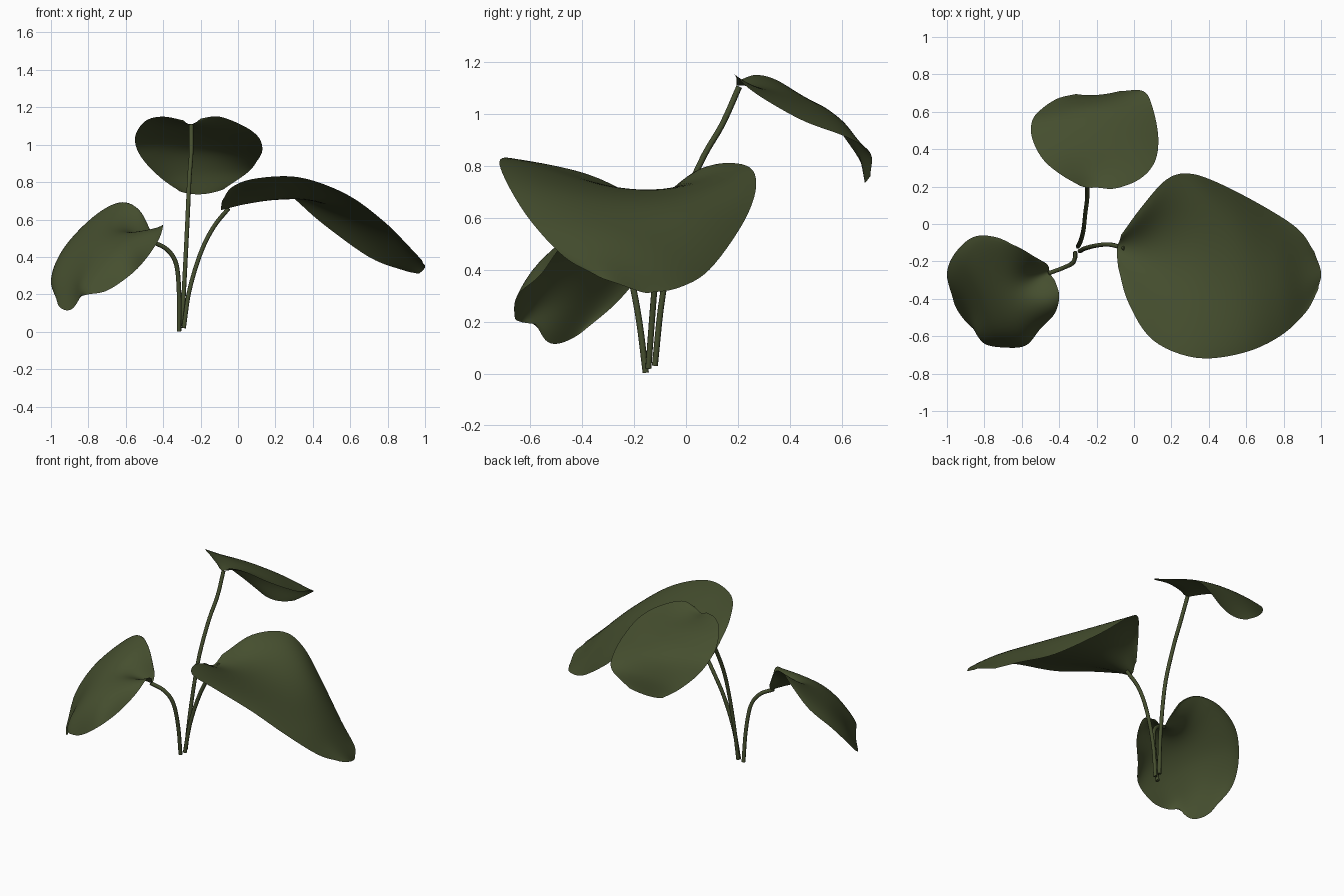
import bpy
from mathutils import Vector

green = bpy.data.materials.new("leaf green")
green.diffuse_color = (0.06, 0.077, 0.028, 1)


def spline(points, u):
    """Catmull-Rom point on a list of vectors, u in 0..1."""
    n = len(points) - 1
    i = min(int(u * n), n - 1)
    t = u * n - i
    b, c = points[i], points[i + 1]
    a = points[i - 1] if i else b * 2 - c
    d = points[i + 2] if i + 2 <= n else c * 2 - b
    return 0.5 * (2 * b + (c - a) * t + (2 * a - 5 * b + 4 * c - d) * t * t
                  + (3 * b - a - 3 * c + d) * t ** 3)


def across(points, s):
    """Smooth polynomial through evenly spaced points, s in 0..1."""
    n = len(points) - 1
    total = Vector((0, 0, 0))
    for i, p in enumerate(points):
        w = 1.0
        for j in range(n + 1):
            if j != i:
                w *= (s * n - j) / (i - j)
        total += p * w
    return total


def leaf(name, *rails, rows=42, cols=28):
    """Thin sheet lofted along rails that run from the base to the tip."""
    rails = [[Vector(p) for p in r] for r in rails]
    verts, faces = [], []
    for r in range(rows + 1):
        section = [spline(rail, r / rows) for rail in rails]
        verts += [across(section, c / cols) for c in range(cols + 1)]
    w = cols + 1
    for r in range(rows):
        for c in range(cols):
            i = r * w + c
            faces.append((i, i + 1, i + w + 1, i + w))
    mesh = bpy.data.meshes.new(name)
    mesh.from_pydata(verts, [], faces)
    mesh.update()
    # make the upper side the front
    if sum(p.normal.z for p in mesh.polygons) < 0:
        mesh.flip_normals()
    mesh.shade_smooth()
    mesh.materials.append(green)
    bpy.context.collection.objects.link(bpy.data.objects.new(name, mesh))


def stem(name, path, radius=0.012):
    """Round tube along a smooth path."""
    pts = [Vector(p) for p in path]
    curve = bpy.data.curves.new(name, 'CURVE')
    curve.dimensions = '3D'
    curve.bevel_depth = radius
    curve.bevel_resolution = 2
    curve.use_fill_caps = True
    line = curve.splines.new('POLY')
    line.points.add(24)
    for i, p in enumerate(line.points):
        p.co = (*spline(pts, i / 24), 1)
    line.use_smooth = True
    curve.materials.append(green)
    bpy.context.collection.objects.link(bpy.data.objects.new(name, curve))


# large drooping leaf on the right: front rim, front lobe, midrib, back lobe, back rim
leaf("large_leaf",
     [(-.085, -.23, .70), (-.03, -.42, .775), (.10, -.62, .82), (.33, -.715, .825),
      (.58, -.69, .735), (.78, -.60, .59), (.92, -.47, .45), (.985, -.35, .38)],
     [(-.09, -.18, .67), (.01, -.28, .72), (.17, -.40, .755), (.37, -.46, .755),
      (.59, -.46, .695), (.78, -.42, .575), (.915, -.37, .44), (.995, -.305, .36)],
     [(-.09, -.13, .65), (.03, -.15, .68), (.20, -.18, .705), (.38, -.20, .705),
      (.58, -.22, .655), (.76, -.24, .55), (.90, -.27, .43), (1.0, -.26, .345)],
     [(-.08, -.095, .67), (.045, -.03, .73), (.20, .03, .74), (.36, .04, .715),
      (.54, .00, .635), (.74, -.07, .49), (.895, -.15, .38), (.985, -.205, .325)],
     [(-.07, -.06, .70), (.04, .09, .80), (.17, .235, .80), (.29, .27, .72),
      (.45, .22, .58), (.70, .09, .40), (.88, -.03, .33), (.965, -.15, .31)])

# tall leaf at the back: left rim, midrib, right rim
leaf("back_leaf",
     [(-.29, .205, 1.13), (-.40, .27, 1.15), (-.49, .35, 1.13), (-.545, .46, 1.06),
      (-.545, .55, .99), (-.50, .61, .91), (-.41, .67, .82), (-.31, .695, .75)],
     [(-.25, .195, 1.11), (-.24, .27, 1.105), (-.22, .36, 1.085), (-.21, .45, 1.055),
      (-.20, .54, 1.015), (-.20, .62, .955), (-.20, .67, .855), (-.20, .69, .735)],
     [(-.20, .195, 1.14), (-.10, .19, 1.15), (.03, .24, 1.10), (.11, .33, 1.04),
      (.13, .46, .97), (.10, .62, .91), (.05, .71, .85), (-.08, .71, .76)])

# low leaf on the left, tipped to the front: back rim to front rim
leaf("low_leaf",
     [(-.47, -.21, .54), (-.54, -.17, .655), (-.63, -.12, .69), (-.74, -.07, .64),
      (-.86, -.07, .53), (-.96, -.16, .40), (-1.0, -.27, .27), (-.965, -.40, .16)],
     [(-.455, -.235, .50), (-.53, -.225, .585), (-.62, -.205, .625), (-.71, -.20, .605),
      (-.81, -.22, .535), (-.89, -.28, .435), (-.945, -.36, .295), (-.945, -.46, .125)],
     [(-.45, -.26, .48), (-.53, -.29, .515), (-.61, -.33, .54), (-.68, -.36, .53),
      (-.75, -.40, .48), (-.82, -.43, .40), (-.88, -.46, .28), (-.905, -.515, .115)],
     [(-.435, -.285, .505), (-.46, -.34, .535), (-.51, -.41, .54), (-.59, -.48, .50),
      (-.67, -.54, .435), (-.765, -.56, .355), (-.845, -.555, .26), (-.87, -.55, .14)],
     [(-.42, -.31, .54), (-.40, -.39, .57), (-.425, -.48, .49), (-.50, -.56, .38),
      (-.58, -.65, .30), (-.70, -.66, .22), (-.80, -.64, .20), (-.84, -.58, .19)])

# three stems meeting near the ground
stem("large_leaf_stem", [(-.29, -.145, .02), (-.26, -.13, .22), (-.20, -.115, .42),
                         (-.13, -.11, .56), (-.05, -.13, .66)])
stem("back_leaf_stem", [(-.30, -.12, .03), (-.285, -.09, .30), (-.27, -.03, .60),
                        (-.26, .06, .82), (-.25, .14, .96), (-.25, .205, 1.105)])
stem("low_leaf_stem", [(-.315, -.155, .003), (-.315, -.18, .20), (-.33, -.21, .36),
                       (-.38, -.235, .44), (-.46, -.265, .482)])
